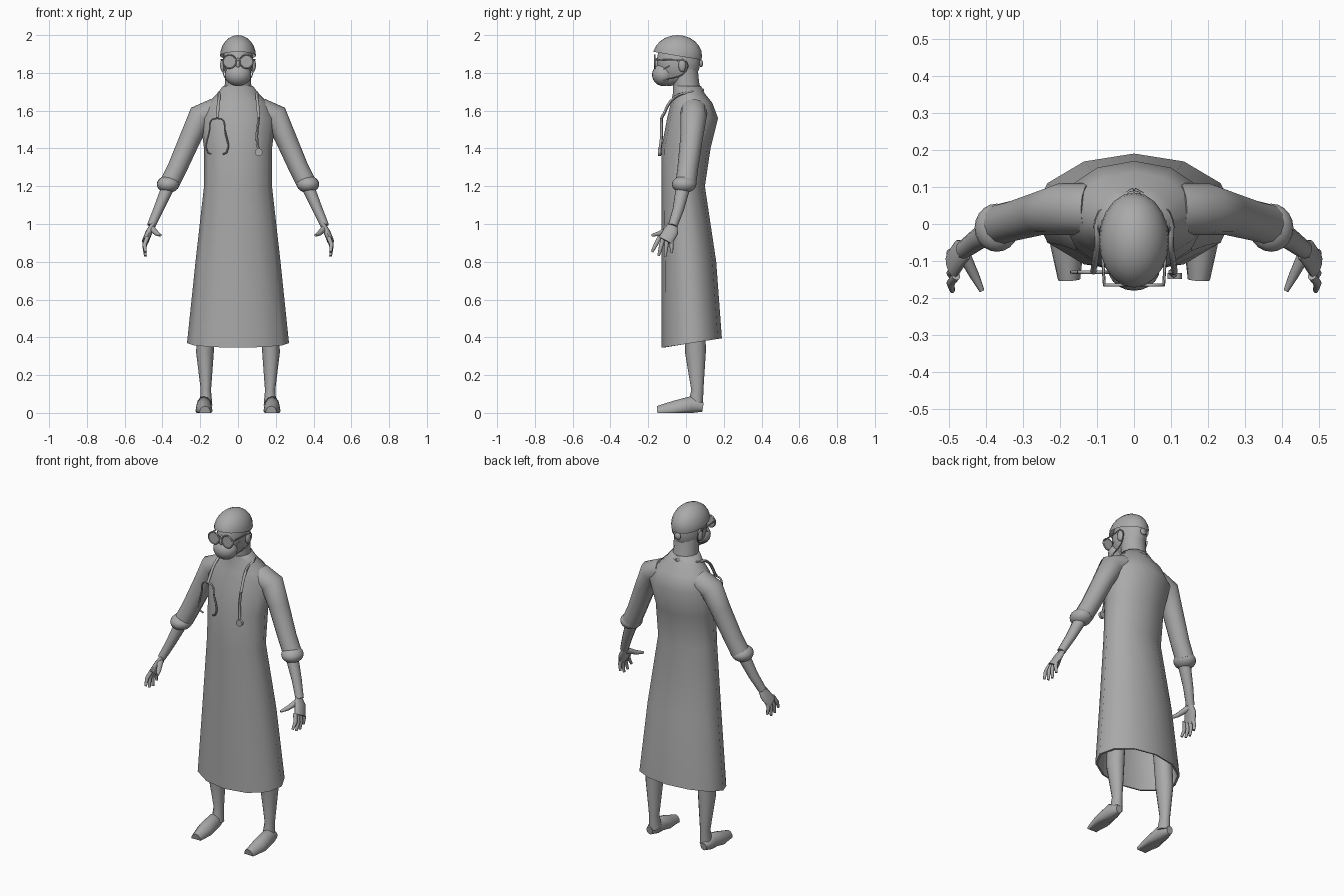
import bpy, bmesh, math
from mathutils import Vector, Matrix

cube = bpy.data.objects.get("Cube")
if cube:
    bpy.data.objects.remove(cube)

shade = .4
grey = bpy.data.materials.new("plain_grey")
grey.use_nodes = True
grey.diffuse_color = (shade, shade, shade, 1)
grey.node_tree.nodes["Principled BSDF"].inputs["Base Color"].default_value = grey.diffuse_color


def add_mesh(name, mesh, angle):
    mesh.materials.clear()
    mesh.materials.append(grey)
    mesh.shade_smooth()
    mesh.set_sharp_from_angle(angle=math.radians(angle))
    ob = bpy.data.objects.new(name, mesh)
    bpy.context.scene.collection.objects.link(ob)


def finish(name, bm, angle=60):
    bmesh.ops.recalc_face_normals(bm, faces=bm.faces)
    mesh = bpy.data.meshes.new(name)
    bm.to_mesh(mesh)
    bm.free()
    add_mesh(name, mesh, angle)


def circle(count):
    """Cosine and sine pairs evenly spaced around a circle."""
    angles = [math.tau * i / count for i in range(count)]
    return [(math.cos(a), math.sin(a)) for a in angles]


def skin(name, rings):
    """Join rings of points into a closed surface."""
    bm = bmesh.new()
    loops = [[bm.verts.new(point) for point in ring] for ring in rings]
    for low, high in zip(loops, loops[1:]):
        for i in range(len(low)):
            bm.faces.new((low[i - 1], low[i], high[i], high[i - 1]))
    bm.faces.new(loops[0])
    bm.faces.new(loops[-1])
    finish(name, bm)


def tube(name, rows, side=1, flat=1, ref=(0, 1, 0)):
    """Rows hold x, y, z and the radius along ref; flat scales the other radius."""
    points = [Vector((x * side, y, z)) for x, y, z, radius in rows]
    rings = []
    for k, point in enumerate(points):
        ahead = points[min(k + 1, len(points) - 1)]
        behind = points[max(k - 1, 0)]
        along = (ahead - behind).normalized()
        across = Vector(ref)
        across = (across - along * across.dot(along)).normalized()
        other = along.cross(across) * flat
        ring = [point + (across * c + other * s) * rows[k][-1] for c, s in circle(12)]
        for vert in ring:
            vert.z = max(vert.z, 0)
        rings.append(ring)
    skin(name, rings)


def wire(name, points, radius, side=1, closed=False):
    """Thin round cord running smoothly through the points."""
    curve = bpy.data.curves.new(name, "CURVE")
    curve.dimensions = "3D"
    curve.bevel_depth = radius
    curve.bevel_resolution = 1
    curve.resolution_u = 5
    curve.use_fill_caps = True
    spline = curve.splines.new("BEZIER")
    spline.bezier_points.add(len(points) - 1)
    spline.use_cyclic_u = closed
    for knot, (x, y, z) in zip(spline.bezier_points, points):
        knot.co = (x * side, y, z)
        knot.handle_left_type = knot.handle_right_type = "AUTO"
    helper = bpy.data.objects.new(name, curve)
    bpy.context.scene.collection.objects.link(helper)
    depsgraph = bpy.context.evaluated_depsgraph_get()
    mesh = bpy.data.meshes.new_from_object(helper.evaluated_get(depsgraph))
    bpy.data.objects.remove(helper)
    add_mesh(name, mesh, 60)


def ball(name, centre, scale, cut=None):
    """Ellipsoid; cut is the upward normal of a plane that removes its lower part."""
    bm = bmesh.new()
    bmesh.ops.create_uvsphere(bm, u_segments=20, v_segments=12, radius=1)
    place = Matrix.LocRotScale(Vector(centre), None, Vector(scale))
    bmesh.ops.transform(bm, matrix=place, verts=bm.verts)
    if cut:
        geom = bm.verts[:] + bm.edges[:] + bm.faces[:]
        result = bmesh.ops.bisect_plane(bm, geom=geom, plane_co=centre, plane_no=cut, clear_inner=True)
        rim = [e for e in result["geom_cut"] if isinstance(e, bmesh.types.BMEdge)]
        bmesh.ops.edgenet_fill(bm, edges=rim)
    finish(name, bm)


def disc(name, centre, radius, depth):
    """Round plate facing the front."""
    bm = bmesh.new()
    bmesh.ops.create_cone(bm, cap_ends=True, segments=20, radius1=radius, radius2=radius, depth=depth)
    place = Matrix.Translation(centre) @ Matrix.Rotation(math.pi / 2, 4, "X")
    bmesh.ops.transform(bm, matrix=place, verts=bm.verts)
    finish(name, bm)


def gown_ring(height, front, back, half_width, inset=1):
    """Twelve-sided ring; the hem rises toward the back."""
    middle, depth = (back + front) / 2, (back - front) / 2 * inset
    rise = .025 if height < .5 else 0
    return [(half_width * inset * s, middle + depth * c, height + rise * c) for c, s in circle(12)]


# Long gown with an inner lining: height, front, back, half width
gown = [(.37, -.13, .19, .27), (.8, -.13, .16, .225), (1.2, -.13, .1, .18), (1.4, -.13, .13, .18),
        (1.56, -.1, .17, .2), (1.64, -.08, .14, .16), (1.69, -.07, .1, .11), (1.73, -.07, .08, .08)]
lining = [gown_ring(*row, inset=.95) for row in reversed(gown[:3])]
skin("gown", lining + [gown_ring(*row) for row in gown])

# Neck, head, cap and mask
tube("neck", [(0, .01, 1.66, .08), (0, 0, 1.74, .07), (0, -.01, 1.84, .07)])
ball("head", (0, -.04, 1.86), (.08, .115, .13))
ball("jaw", (0, -.09, 1.8), (.06, .07, .07))
ball("cap", (0, -.045, 1.89), (.095, .13, .11), cut=(0, .17, 1))
ball("cap_knot", (0, .08, 1.85), (.02, .01, .02))
ball("mask", (0, -.12, 1.79), (.07, .06, .06))
ball("nose", (0, -.15, 1.85), (.015, .02, .03))
wire("glasses_bridge", [(x, -.165, 1.87) for x in (-.015, .015)], .004)

# Stethoscope ends: chest piece on one side, forked ear tubes on the other
chest_piece = (.11, -.14, 1.38)
disc("chest_piece", chest_piece, .02, .016)
wire("chest_piece_hose", [(.11, -.13, 1.56), (.1, -.13, 1.46), chest_piece], .008)
for way in (-1, 1):
    fork = [(0, 1.56), (.03, 1.55), (.04, 1.5), (.05, 1.38), (.03, 1.37)]
    wire("ear_tube", [(-.11 + way * spread, -.13, z) for spread, z in fork], .005)

for side, word in ((1, "left_"), (-1, "right_")):
    # Stethoscope around the neck
    wire(word + "collar_hose", [(0, .09, 1.71), (.09, .03, 1.7), (.1, -.06, 1.67), (.11, -.13, 1.56)], .008, side)

    # Glasses, ear and mask strap
    lens = Vector((.045, -.165, 1.86))
    disc(word + "lens", (lens.x * side, lens.y, lens.z), .035, .004)
    rim = [lens + Vector((c, 0, s)) * .035 for c, s in circle(8)]
    wire(word + "glasses_rim", rim, .004, side, True)
    wire(word + "glasses_arm", [(.08, -.165, 1.87), (.09, -.01, 1.87)], .004, side)
    ball(word + "ear", (.08 * side, -.02, 1.84), (.015, .02, .035))
    wire(word + "mask_strap", [(.06, -.12, 1.82), (.085, 0, 1.86), (.08, 0, 1.81), (.06, -.12, 1.76)], .003, side)

    # Sleeve with rolled cuff
    tube(word + "sleeve", [(.12, .04, 1.6, .07), (.2, .04, 1.57, .07), (.25, .03, 1.46, .06),
                           (.32, .01, 1.3, .055), (.36, 0, 1.22, .055)], side, flat=.95)
    ball(word + "cuff", (.37 * side, -.01, 1.21), (.06, .065, .045))

    # Forearm and palm
    tube(word + "forearm", [(.36, -.01, 1.22, .04), (.42, -.04, 1.08, .03), (.46, -.07, .99, .025)], side, flat=.9)
    tube(word + "palm", [(.45, -.07, 1, .025), (.47, -.08, .96, .04), (.49, -.11, .91, .04)], side, flat=.45)

    # Fingers fan out from the knuckles
    for i, finger in enumerate(("index", "middle", "ring", "little")):
        knuckle = Vector((.48, -.14 + i * .02, .93))
        tip = Vector((.49, -.18 + i * .035, .82 + abs(i - 1.6) * .02))
        bend = (knuckle + tip) / 2 + Vector((.01, 0, 0))
        rows = [(*point, size) for point, size in ((knuckle, .012), (bend, .011), (tip, .007))]
        tube(word + finger + "_finger", rows, side)
    tube(word + "thumb", [(.46, -.08, .98, .018), (.43, -.14, .95, .013), (.41, -.18, .94, .007)],
         side, ref=(0, 0, 1))

    # Leg and shoe
    tube(word + "leg", [(.15, .04, .8, .06), (.175, .05, .32, .055), (.17, .06, .12, .032), (.17, .05, .04, .04)],
         side, flat=.85)
    tube(word + "shoe", [(.18, .09, .03, .02), (.18, .03, .04, .04), (.18, -.06, .01, .045), (.175, -.15, 0, .03)],
         side, flat=1.2, ref=(1, 0, 0))
